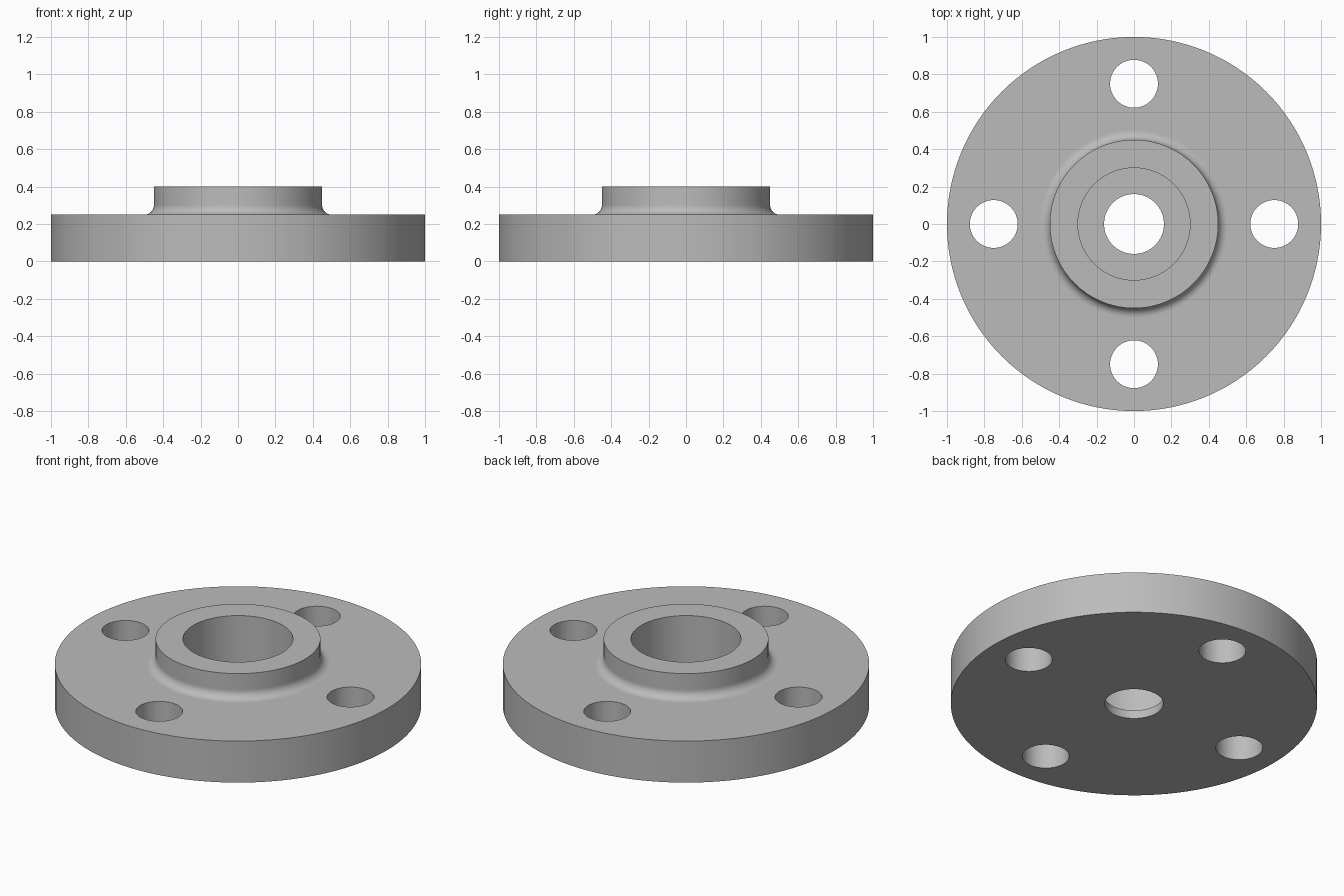
import bpy
import bmesh
from math import sin, cos, pi, radians
from mathutils import Matrix, Vector

cube = bpy.data.objects.get("Cube")
if cube:
    bpy.data.objects.remove(cube, do_unlink=True)

DISC_R, DISC_H = 1.0, 0.25
HUB_R, HUB_TOP, FILLET = 0.45, 0.40, 0.05
SOCKET_R, BORE_R, LEDGE_Z = 0.30, 0.16, 0.05
BOLT_R, BOLT_CIRCLE = 0.128, 0.75
SEGMENTS = 128

# Plain grey metal
grey = bpy.data.materials.new("grey metal")
grey.use_nodes = True
colour = (0.50, 0.50, 0.50, 1)
grey.diffuse_color = colour
grey.node_tree.nodes["Principled BSDF"].inputs["Base Color"].default_value = colour


def make_object(name, bm):
    bmesh.ops.recalc_face_normals(bm, faces=bm.faces)
    mesh = bpy.data.meshes.new(name)
    bm.to_mesh(mesh)
    bm.free()
    mesh.materials.append(grey)
    obj = bpy.data.objects.new(name, mesh)
    bpy.context.collection.objects.link(obj)
    return obj


def lathe(name, profile):
    """Spin a closed (radius, height) outline around the z axis."""
    bm = bmesh.new()
    verts = [bm.verts.new((r, 0, z)) for r, z in profile]
    edges = [bm.edges.new((a, b)) for a, b in zip(verts, verts[1:] + verts[:1])]
    bmesh.ops.spin(bm, geom=verts + edges, cent=(0, 0, 0), axis=(0, 0, 1),
                   angle=2 * pi, steps=SEGMENTS, use_merge=True)
    bmesh.ops.remove_doubles(bm, verts=bm.verts, dist=1e-5)
    return make_object(name, bm)


# Flange section: disc, filleted hub, wide socket and narrow bore
fillet = [(HUB_R + FILLET * (1 - sin(a)), DISC_H + FILLET * (1 - cos(a)))
          for a in (pi / 2 * i / 10 for i in range(11))]
support = 0.004
profile = [(BORE_R, 0), (DISC_R, 0), (DISC_R, DISC_H),
           (HUB_R + FILLET + support, DISC_H), *fillet,
           (HUB_R, DISC_H + FILLET + support), (HUB_R, HUB_TOP),
           (SOCKET_R, HUB_TOP), (SOCKET_R, LEDGE_Z), (BORE_R, LEDGE_Z)]
flange = lathe("flange", profile)

# Four bolt holes
bm = bmesh.new()
for i in range(4):
    centre = Matrix.Rotation(i * pi / 2, 3, 'Z') @ Vector((BOLT_CIRCLE, 0, DISC_H / 2))
    bmesh.ops.create_cone(bm, cap_ends=True, segments=64, radius1=BOLT_R,
                          radius2=BOLT_R, depth=DISC_H * 2,
                          matrix=Matrix.Translation(centre))
cutter = make_object("bolt_hole_cutter", bm)
cutter.hide_render = True

drill = flange.modifiers.new("bolt holes", 'BOOLEAN')
drill.operation = 'DIFFERENCE'
drill.solver = 'EXACT'
drill.object = cutter

bpy.ops.object.select_all(action='DESELECT')
flange.select_set(True)
bpy.context.view_layer.objects.active = flange
bpy.ops.object.modifier_apply(modifier=drill.name)
bpy.data.objects.remove(cutter, do_unlink=True)
bpy.ops.object.shade_smooth_by_angle(angle=radians(30))
